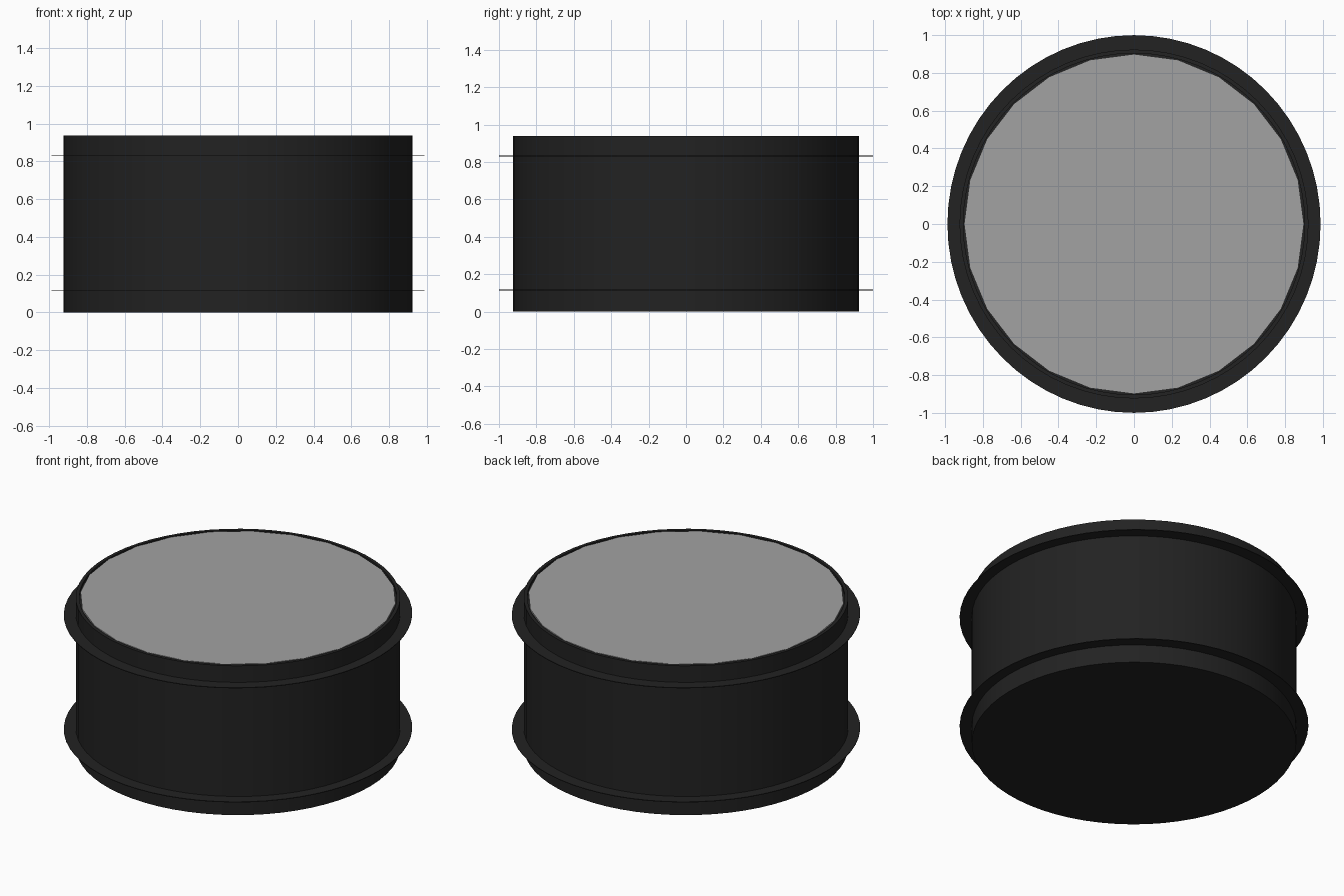
import bpy, bmesh, math

if "Cube" in bpy.data.objects:
    bpy.data.objects.remove(bpy.data.objects["Cube"])


def material(name, rgb):
    m = bpy.data.materials.new(name)
    m.diffuse_color = (*rgb, 1.0)
    m.use_nodes = True
    m.node_tree.nodes["Principled BSDF"].inputs["Base Color"].default_value = m.diffuse_color
    return m


black = material("black", (0.016, 0.016, 0.016))
grey = material("light grey", (0.36, 0.36, 0.36))


def lathe(name, profile, sides, mat, closed=False, scale_x=1.0):
    """Revolve (radius, z) points around z; radius 0 makes a cap centre."""
    bm = bmesh.new()
    rings = []
    for r, z in profile:
        if r == 0:
            rings.append([bm.verts.new((0, 0, z))] * sides)
        else:
            rings.append([bm.verts.new((r * scale_x * math.cos(2 * math.pi * i / sides),
                                        r * math.sin(2 * math.pi * i / sides), z))
                          for i in range(sides)])
    pairs = list(zip(rings, rings[1:]))
    if closed:
        pairs.append((rings[-1], rings[0]))
    for a, b in pairs:
        for i in range(sides):
            j = (i + 1) % sides
            quad = list(dict.fromkeys((a[i], a[j], b[j], b[i])))
            bm.faces.new(quad)
    bmesh.ops.recalc_face_normals(bm, faces=bm.faces)
    me = bpy.data.meshes.new(name)
    bm.to_mesh(me)
    bm.free()
    me.materials.append(mat)
    ob = bpy.data.objects.new(name, me)
    bpy.context.collection.objects.link(ob)
    bpy.ops.object.select_all(action='DESELECT')
    ob.select_set(True)
    bpy.context.view_layer.objects.active = ob
    bpy.ops.object.shade_smooth_by_angle(angle=math.radians(30))
    return ob


# Drum shell with a shallow recess in the top
lathe("drum_shell", [(0, 0), (0.924, 0), (0.924, 0.938), (0.904, 0.938),
                     (0.904, 0.925), (0, 0.925)], 64, black)

# Low-sided drum skin set in the recess
lathe("drum_skin", [(0, 0.925), (0.9, 0.925), (0.9, 0.936), (0, 0.936)], 24, grey)

# Thin hoops standing out from the shell
for label, z in (("lower", 0.115), ("upper", 0.832)):
    lathe(label + "_hoop", [(0.91, z - 0.002), (1.0, z - 0.002),
                            (1.0, z + 0.002), (0.91, z + 0.002)],
          64, black, closed=True, scale_x=0.988)
